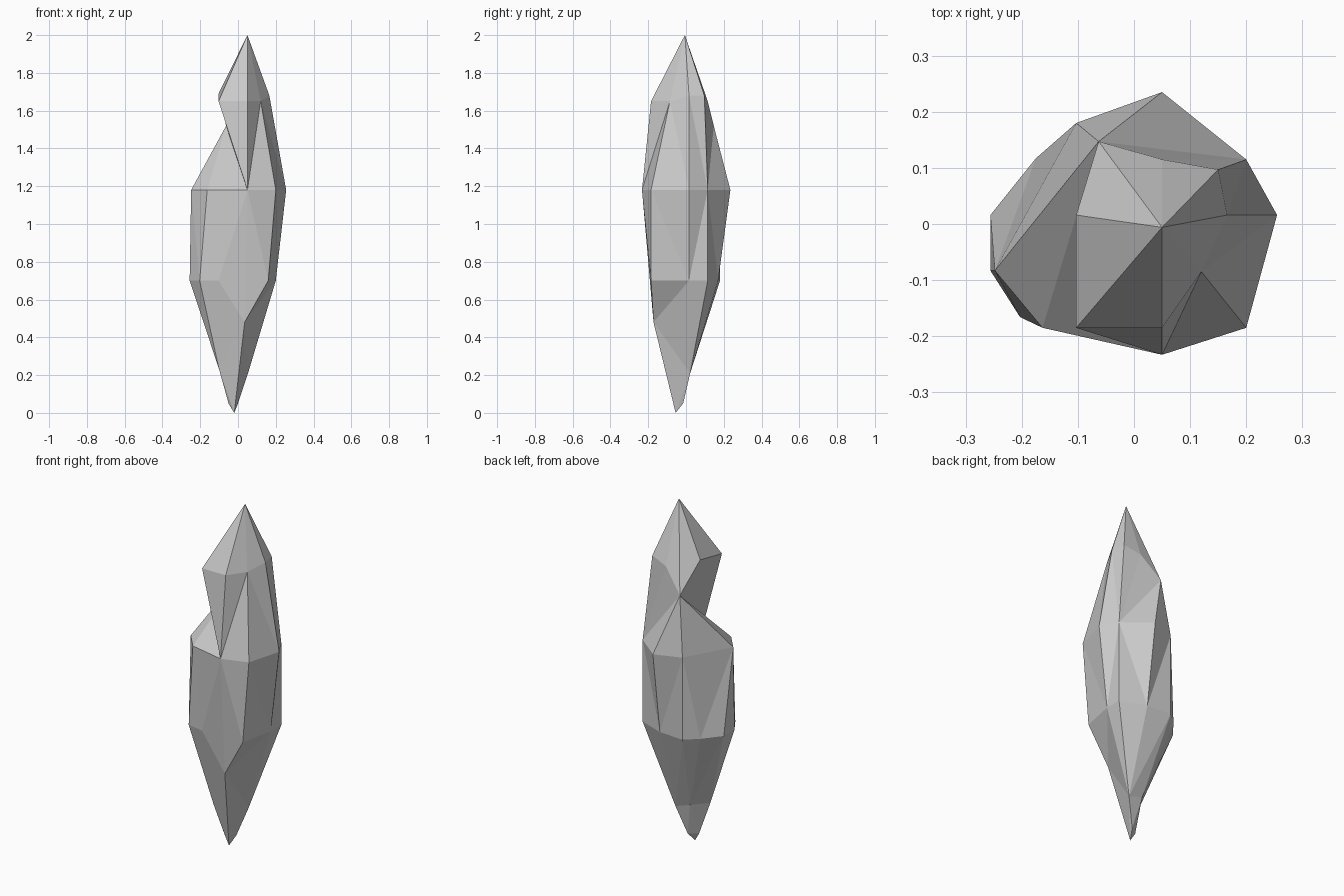
import bpy, bmesh
from mathutils import Vector

if "Cube" in bpy.data.objects:
    bpy.data.objects.remove(bpy.data.objects["Cube"])

bm = bmesh.new()


def ring(points, z):
    """Make a loop of vertices; a third number overrides the shared height."""
    return [bm.verts.new((p[0], p[1], p[2] if len(p) > 2 else z)) for p in points]


def bridge(a, b):
    """Stitch two loops with triangles, always taking the shorter diagonal."""
    i = j = 0
    while i < len(a) or j < len(b):
        p, q = a[i % len(a)], b[j % len(b)]
        pn, qn = a[(i + 1) % len(a)], b[(j + 1) % len(b)]
        if j == len(b) or (i < len(a) and (pn.co - q.co).length <= (qn.co - p.co).length):
            bm.faces.new((p, pn, q))
            i += 1
        else:
            bm.faces.new((p, qn, q))
            j += 1


def fan(tip, chain):
    for p, q in zip(chain, chain[1:]):
        bm.faces.new((tip, p, q))


# Facet corners, counter-clockwise from the front
apex = bm.verts.new((0.05, -0.006, 2.0))
shoulder = ring([(0.12, -0.085), (0.166, 0.016, 1.68), (0.15, 0.097, 1.68), (0.05, 0.115),
                 (-0.063, 0.147, 1.52), (-0.103, 0.016, 1.69), (-0.103, -0.185),
                 (0.05, -0.185)], 1.65)
waist = ring([(0.05, -0.233), (0.20, -0.185), (0.255, 0.016), (0.20, 0.115),
              (0.05, 0.235), (-0.103, 0.18), (-0.248, -0.083), (-0.163, -0.185)], 1.18)
low = ring([(0.035, -0.172, 0.48), (0.16, -0.185), (0.20, 0.016), (0.20, 0.115), (0.05, 0.17),
            (-0.103, 0.18), (-0.175, 0.117), (-0.256, 0.016), (-0.256, -0.083),
            (-0.203, -0.166), (-0.103, -0.185)], 0.70)
b0, b1, b2 = ring([(0.053, 0.022, 0.21), (-0.04, 0.02, 0.24), (-0.10, -0.083, 0.23)], 0)
tip, q, p = ring([(-0.02, -0.055, 0.0), (0.0, -0.015), (-0.05, -0.05)], 0.05)

# Crown and body
fan(apex, shoulder + shoulder[:1])
bridge(shoulder, waist)
bridge(waist, low)

# Lower point
bm.faces.new((low[0], low[2], low[1]))
fan(b0, [low[0]] + low[2:6] + [b1, q, tip, low[0]])
fan(b1, low[5:8] + [b2, p, q])
fan(b2, low[7:] + [low[0], tip, p])
bm.faces.new((q, p, tip))

bmesh.ops.recalc_face_normals(bm, faces=bm.faces)
mesh = bpy.data.meshes.new("crystal_shard")
bm.to_mesh(mesh)
bm.free()
bpy.context.collection.objects.link(bpy.data.objects.new("crystal_shard", mesh))
